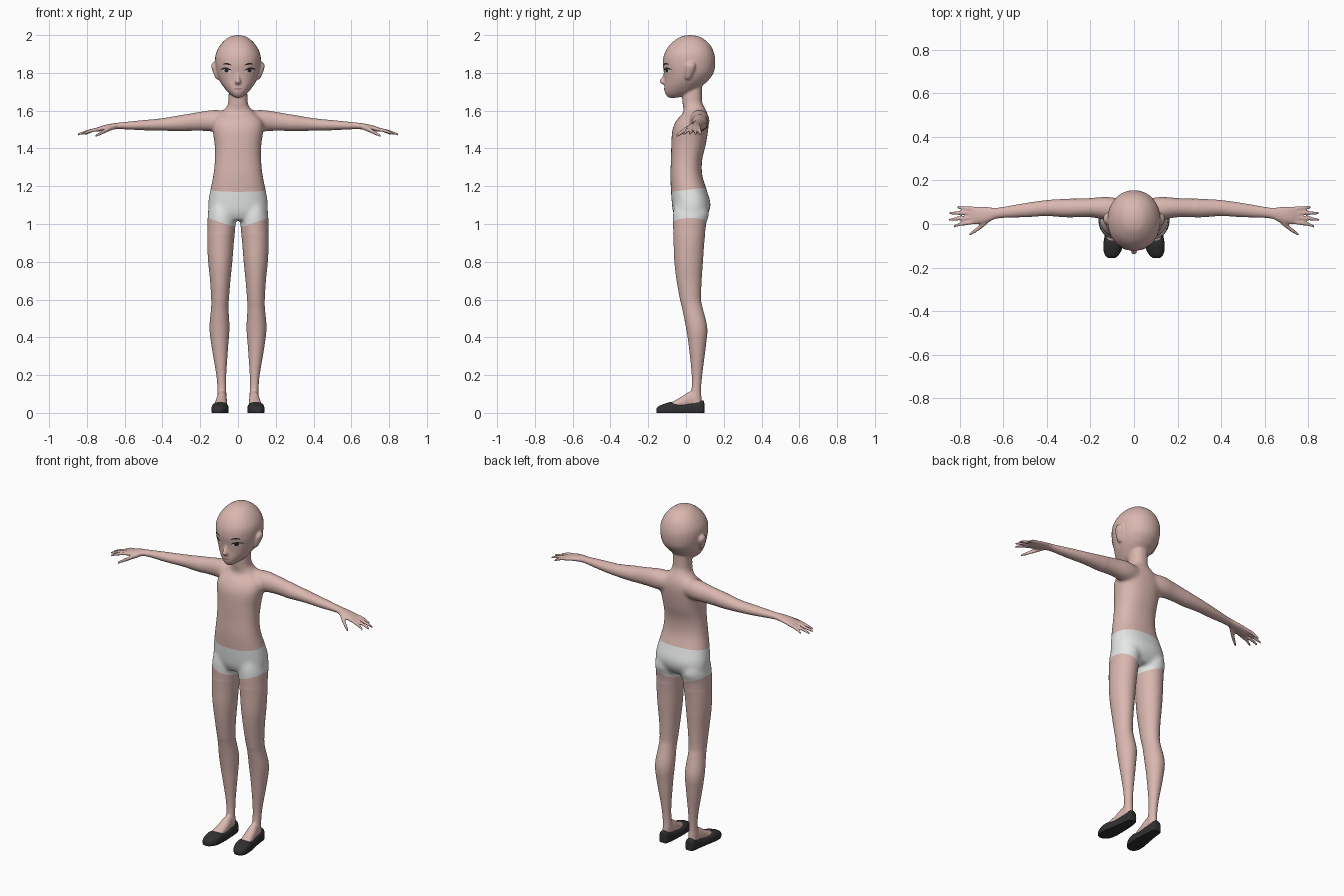
import bpy, bmesh, math
from mathutils import Vector
from mathutils.bvhtree import BVHTree

cube = bpy.data.objects.get("Cube")
if cube:
    bpy.data.objects.remove(cube, do_unlink=True)


def material(name, r, g, b):
    mat = bpy.data.materials.new(name)
    mat.use_nodes = True
    mat.diffuse_color = (r, g, b, 1)
    shader = next(n for n in mat.node_tree.nodes if n.type == 'BSDF_PRINCIPLED')
    shader.inputs["Base Color"].default_value = (r, g, b, 1)
    return mat


skin = material("skin", .70, .47, .43)
white = material("white_cloth", .80, .81, .81)
black = material("black_leather", .03, .03, .03)
dark = material("dark_brown", .025, .018, .018)
eye_white = material("eye_white", .72, .68, .67)
lip = material("lip_pink", .50, .25, .24)


def add_object(name, bm, *mats):
    mesh = bpy.data.meshes.new(name)
    bm.to_mesh(mesh)
    for mat in mats:
        mesh.materials.append(mat)
    mesh.shade_smooth()
    obj = bpy.data.objects.new(name, mesh)
    bpy.context.collection.objects.link(obj)
    return obj


def smooth_stations(stations, steps=5):
    """Pass a smooth curve through the given cross-sections."""
    out = []
    last = len(stations) - 1
    for i in range(last):
        p0, p1 = stations[max(i - 1, 0)], stations[i]
        p2, p3 = stations[i + 1], stations[min(i + 2, last)]
        for s in range(steps):
            t = s / steps
            out.append([b + t / 2 * (c - a + t * (2 * a - 5 * b + 4 * c - d + t * (3 * (b - c) + d - a)))
                        for a, b, c, d in zip(p0, p1, p2, p3)])
    return out + [stations[-1]]


def loft(bm, axis, stations, side=1, power=2, segments=32, floor=None):
    """Closed loft along an axis; a station is (t, a0, a1, b0, b1)."""
    rings = []
    for t, a0, a1, b0, b1 in smooth_stations(stations):
        ring = []
        for k in range(segments):
            ang = math.tau * k / segments
            c, s = (math.copysign(abs(v) ** (2 / power), v) for v in (math.cos(ang), math.sin(ang)))
            co = [(a0 + a1 + (a1 - a0) * c) / 2, (b0 + b1 + (b1 - b0) * s) / 2]
            co.insert(axis, t)
            co[0] *= side
            if floor is not None:
                co[2] = max(co[2], floor)
            ring.append(bm.verts.new(co))
        rings.append(ring)
    faces = [bm.faces.new(rings[0]), bm.faces.new(rings[-1][::-1])]
    for r, q in zip(rings, rings[1:]):
        for k in range(segments):
            j = (k + 1) % segments
            faces.append(bm.faces.new((r[k], q[k], q[j], r[j])))
    bmesh.ops.recalc_face_normals(bm, faces=faces)


def centred(rows):
    return [(z, -w, w, y0, y1) for z, w, y0, y1 in rows]


def tube(points):
    return [(x, y - r, y + r, z - r, z + r) for x, y, z, r in points]


bm = bmesh.new()

# Torso and neck
loft(bm, 2, centred([
    (1.02, .10, -.05, .09), (1.06, .153, -.068, .12), (1.11, .158, -.075, .13),
    (1.18, .147, -.08, .11), (1.26, .131, -.083, .086), (1.34, .123, -.08, .086),
    (1.42, .124, -.078, .105), (1.5, .135, -.072, .118), (1.55, .128, -.05, .12),
    (1.59, .09, -.015, .112), (1.62, .06, -.016, .097), (1.65, .051, -.02, .085),
    (1.72, .049, -.015, .085), (1.78, .05, 0, .09)]), power=2.3)

# Head
loft(bm, 2, centred([
    (2.0, .008, .01, .03), (1.988, .05, -.035, .08), (1.95, .092, -.085, .127),
    (1.9, .118, -.115, .15), (1.85, .121, -.123, .155), (1.8, .113, -.117, .146),
    (1.76, .098, -.114, .118), (1.73, .08, -.115, .085), (1.7, .056, -.113, .05),
    (1.68, .033, -.104, 0), (1.668, .012, -.09, -.05)]), power=2.1)

# Nose
loft(bm, 2, centred([
    (1.82, .007, -.112, -.08), (1.785, .009, -.124, -.08), (1.762, .013, -.139, -.08),
    (1.75, .017, -.141, -.08), (1.738, .011, -.122, -.08)]))

for side in (1, -1):
    # Ear
    loft(bm, 2, [
        (1.765, .1, .112, 0, .02), (1.78, .1, .123, -.006, .03), (1.82, .105, .138, -.006, .048),
        (1.842, .108, .141, 0, .05), (1.857, .11, .13, .012, .04)], side)
    # Arm and palm
    loft(bm, 0, [
        (.03, .02, .11, 1.5, 1.595), (.12, .018, .125, 1.49, 1.605), (.2, .03, .12, 1.492, 1.595),
        (.3, .03, .116, 1.491, 1.577), (.4, .036, .11, 1.494, 1.56), (.5, .031, .096, 1.496, 1.55),
        (.62, .026, .076, 1.502, 1.538), (.66, .012, .077, 1.5, 1.533), (.71, 0, .081, 1.494, 1.523),
        (.745, 0, .08, 1.488, 1.511), (.758, .01, .072, 1.49, 1.505)], side)
    # Fingers and thumb
    for root, tip_x, tip_y in ((.07, .812, .078), (.051, .848, .05), (.031, .852, .018), (.011, .828, -.012)):
        loft(bm, 0, tube([
            (.72, root, 1.505, .010), (.765, root + (tip_y - root) * .3, 1.497, .010),
            ((.765 + tip_x) / 2, (root + tip_y) / 2, 1.487, .009), (tip_x, tip_y, 1.474, .006)]), side, segments=12)
    loft(bm, 0, tube([
        (.655, .03, 1.514, .013), (.69, .0, 1.5, .014), (.725, -.028, 1.482, .011), (.757, -.05, 1.465, .007)]),
        side, segments=12)
    # Leg
    loft(bm, 2, [
        (1.1, .03, .15, -.06, .11), (1.05, .012, .16, -.07, .122), (1.0, .012, .162, -.07, .108),
        (.9, .022, .163, -.066, .097), (.8, .03, .158, -.062, .09), (.7, .04, .148, -.05, .083),
        (.6, .048, .142, -.032, .08), (.55, .05, .143, -.02, .09), (.45, .045, .151, 0, .113),
        (.35, .052, .14, .015, .105), (.2, .062, .115, .03, .086), (.12, .062, .109, .028, .08),
        (.07, .06, .11, .01, .083), (.03, .064, .11, 0, .08)], side)
    # Foot
    loft(bm, 1, [
        (.078, .065, .107, .02, .07), (.03, .06, .112, .02, .115), (-.02, .058, .12, .02, .088),
        (-.07, .062, .127, .02, .06), (-.12, .075, .125, .02, .038)], side)

# Fuse the parts into one skin
body = add_object("body", bm, skin, white)
remesh = body.modifiers.new("fuse", 'REMESH')
remesh.mode = 'VOXEL'
remesh.voxel_size = .0055
bpy.context.view_layer.update()
fused = bpy.data.meshes.new_from_object(body.evaluated_get(bpy.context.evaluated_depsgraph_get()))
body.modifiers.clear()
bm.clear()
bm.from_mesh(fused)


def relax(verts, times):
    for _ in range(times):
        bmesh.ops.smooth_vert(bm, verts=verts, factor=.5, use_axis_x=True, use_axis_y=True, use_axis_z=True)


relax(bm.verts[:], 3)
relax([v for v in bm.verts if .95 < v.co.z < 1.66 and abs(v.co.x) < .28], 22)

# Cut the waistband and leg openings of the shorts, then colour between them
waist = (Vector((0, 0, 1.18)), Vector((0, -.12, 1)))
hems = {s: (Vector((s * .02, 0, .985)), Vector((-s * .33, 0, 1))) for s in (1, -1)}


def cut(plane, side=0):
    faces = [f for f in bm.faces if .93 < f.calc_center_median().z < 1.25
             and f.calc_center_median().x * side >= 0]
    geom = set(faces)
    for f in faces:
        geom.update(f.verts)
        geom.update(f.edges)
    bmesh.ops.bisect_plane(bm, geom=list(geom), dist=1e-5, plane_co=plane[0], plane_no=plane[1])


def above(co, plane):
    return (co - plane[0]).dot(plane[1]) > 0


cut(waist)
for s in hems:
    cut(hems[s], s)
for f in bm.faces:
    co = f.calc_center_median()
    f.material_index = int(not above(co, waist) and above(co, hems[1 if co.x >= 0 else -1]))
bm.normal_update()
bm.to_mesh(body.data)
body.data.shade_smooth()
bpy.data.meshes.remove(fused)
surface = BVHTree.FromBMesh(bm)
bm.free()


def face_plate(name, mat, x, z, w, h, arch=0, tilt=0, lift=.0015, side=1):
    """Thin oval laid on the face."""
    plate = bmesh.new()
    rings = []
    for ring in range(5):
        row = []
        for k in range(24):
            ang = math.tau * k / 24
            u = max(ring, .02) / 4 * math.cos(ang)
            px = side * (x + w * u)
            pz = z + h * max(ring, .02) / 4 * math.sin(ang) + arch * u * u + tilt * u
            hit = surface.ray_cast(Vector((px, -1, pz)), Vector((0, 1, 0)))[0]
            row.append(plate.verts.new((px, (hit.y if hit else 0) - lift, pz)))
        rings.append(row)
    plate.faces.new(rings[0])
    for r, q in zip(rings, rings[1:]):
        for k in range(24):
            plate.faces.new((r[k - 1], q[k - 1], q[k], r[k]))
    bmesh.ops.recalc_face_normals(plate, faces=plate.faces[:])
    if sum(f.normal.y for f in plate.faces) > 0:
        bmesh.ops.reverse_faces(plate, faces=plate.faces[:])
    add_object(name, plate, mat)
    plate.free()


# Face details and shoes
face_plate("lips", lip, 0, 1.715, .023, .006, arch=.001)
for side, label in ((1, "left"), (-1, "right")):
    face_plate(label + "_eye", eye_white, .061, 1.812, .024, .010, tilt=.003, side=side)
    face_plate(label + "_iris", dark, .061, 1.813, .011, .010, lift=.0028, side=side)
    face_plate(label + "_eyelash", dark, .064, 1.824, .029, .0045, arch=-.009, tilt=.002, lift=.004, side=side)
    face_plate(label + "_eyebrow", dark, .058, 1.848, .023, .0045, arch=-.005, tilt=.002, side=side)

    bm = bmesh.new()
    loft(bm, 1, [
        (.097, .072, .1, -.005, .05), (.088, .06, .112, -.02, .066), (.03, .053, .119, -.02, .056),
        (-.03, .05, .13, -.02, .048), (-.08, .05, .139, -.02, .057), (-.12, .057, .14, -.02, .046),
        (-.147, .075, .13, -.01, .034), (-.157, .09, .115, 0, .022)], side, power=2.7, floor=0)
    shoe = add_object(label + "_shoe", bm, black)
    bm.free()
    bpy.ops.object.select_all(action='DESELECT')
    shoe.select_set(True)
    bpy.context.view_layer.objects.active = shoe
    bpy.ops.object.shade_smooth_by_angle(angle=math.radians(40))
